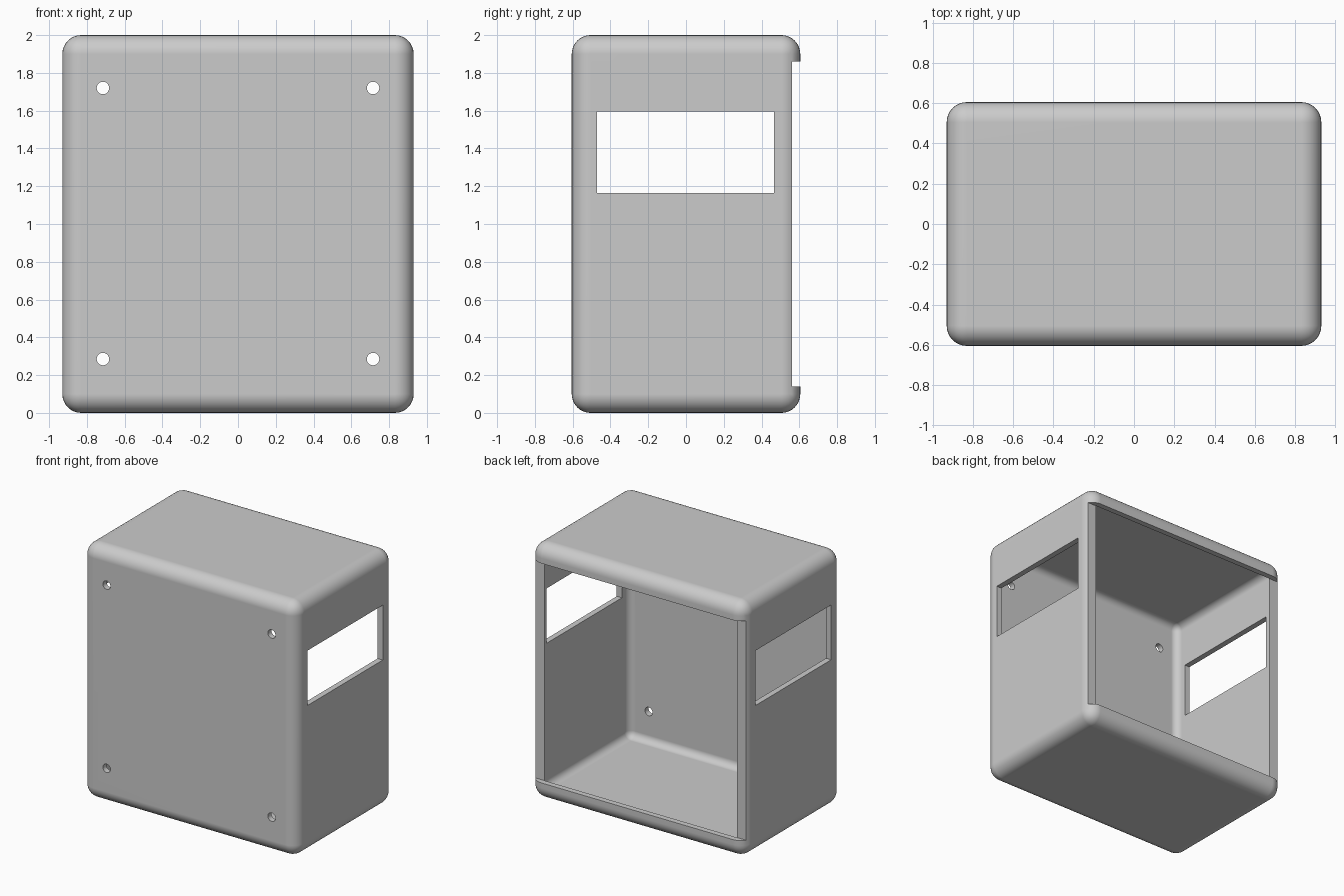
import bpy, bmesh, math
from mathutils import Matrix, Vector

if "Cube" in bpy.data.objects:
    bpy.data.objects.remove(bpy.data.objects["Cube"], do_unlink=True)

W, D, H = 1.86, 1.21, 2.0      # outer size
WALL, ROUND = 0.045, 0.1       # wall thickness, outer edge radius
BACK_CUT = D / 2 - WALL        # plane of the open back

grey = bpy.data.materials.new("light_grey")
grey.use_nodes = True
colour = (0.6, 0.6, 0.6, 1)
grey.diffuse_color = colour
grey.node_tree.nodes["Principled BSDF"].inputs["Base Color"].default_value = colour


def make_object(name, bm):
    mesh = bpy.data.meshes.new(name)
    bm.to_mesh(mesh)
    bm.free()
    mesh.materials.append(grey)
    obj = bpy.data.objects.new(name, mesh)
    bpy.context.collection.objects.link(obj)
    return obj


def box(name, low, high, radius=0):
    """Box between two corners, with optional rounded edges."""
    low, high = Vector(low), Vector(high)
    bm = bmesh.new()
    place = Matrix.Translation((low + high) / 2) @ Matrix.Diagonal((high - low).to_4d())
    bmesh.ops.create_cube(bm, size=1, matrix=place)
    if radius:
        bmesh.ops.bevel(bm, geom=bm.edges[:], offset=radius, offset_type='OFFSET',
                        segments=8, profile=0.5, affect='EDGES')
    return make_object(name, bm)


def screw_hole(x, z):
    bm = bmesh.new()
    place = Matrix.Translation((x, -D / 2, z)) @ Matrix.Rotation(math.pi / 2, 4, 'X')
    bmesh.ops.create_cone(bm, cap_ends=True, segments=32, radius1=0.033,
                          radius2=0.033, depth=0.3, matrix=place)
    return make_object("screw_hole_cutter", bm)


# Rounded outer housing
housing = box("housing", (-W / 2, -D / 2, 0), (W / 2, D / 2, H), ROUND)

# Rounded hollow, open back with top and bottom lips, side windows, screw holes
t = WALL
cutters = [
    box("hollow_cutter", (-W / 2 + t, -D / 2 + t, t),
        (W / 2 - t, BACK_CUT + 0.0005, H - t), ROUND - t),
    box("back_cutter", (-2, BACK_CUT, 0.14), (2, 1, 1.86)),
    box("window_cutter", (-2, -0.47, 1.165), (2, 0.465, 1.595)),
]
cutters += [screw_hole(x, z) for x in (-0.715, 0.715) for z in (0.285, 1.72)]

bpy.context.view_layer.objects.active = housing
for cutter in cutters:
    cut = housing.modifiers.new(cutter.name, 'BOOLEAN')
    cut.operation = 'DIFFERENCE'
    cut.solver = 'EXACT'
    cut.object = cutter
    bpy.ops.object.modifier_apply(modifier=cut.name)
    bpy.data.objects.remove(cutter, do_unlink=True)

# Smooth rounded edges, flat walls
bpy.ops.object.select_all(action='DESELECT')
housing.select_set(True)
bpy.ops.object.shade_smooth_by_angle(angle=math.radians(30))
flatten = housing.modifiers.new("flat_walls", 'WEIGHTED_NORMAL')
flatten.keep_sharp = True
